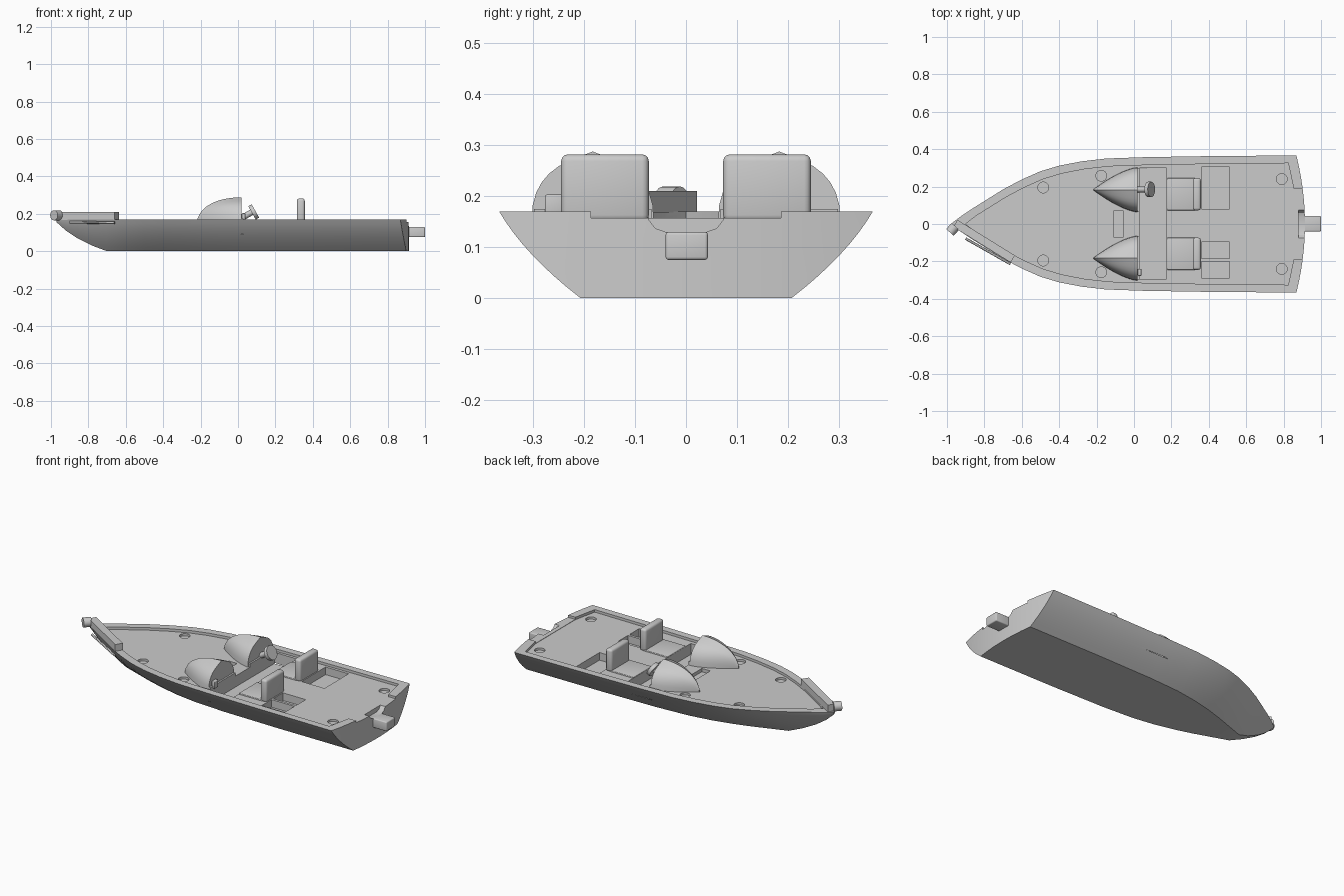
import bpy, bmesh, math
from mathutils import Vector

cube = bpy.data.objects.get("Cube")
if cube:
    bpy.data.objects.remove(cube, do_unlink=True)

grey = bpy.data.materials.new("plain grey")
grey.use_nodes = True
grey.diffuse_color = (0.6, 0.6, 0.6, 1)
grey.node_tree.nodes["Principled BSDF"].inputs["Base Color"].default_value = (0.6, 0.6, 0.6, 1)

DECK, FLOOR = 0.17, 0.155


def shade(ob, angle):
    bpy.ops.object.select_all(action='DESELECT')
    bpy.context.view_layer.objects.active = ob
    ob.select_set(True)
    bpy.ops.object.shade_smooth_by_angle(angle=math.radians(angle))


def make(name, bm, smooth=30):
    # Make every solid face outward
    bm.normal_update()
    bmesh.ops.recalc_face_normals(bm, faces=bm.faces[:])
    if bm.calc_volume(signed=True) < 0:
        bmesh.ops.reverse_faces(bm, faces=bm.faces[:])
    mesh = bpy.data.meshes.new(name)
    bm.to_mesh(mesh)
    bm.free()
    mesh.materials.append(grey)
    ob = bpy.data.objects.new(name, mesh)
    bpy.context.collection.objects.link(ob)
    shade(ob, smooth)
    return ob


def loft(name, rings, smooth=30):
    bm = bmesh.new()
    loops = [[bm.verts.new(p) for p in ring] for ring in rings]
    for a, b in zip(loops, loops[1:]):
        for i in range(len(a)):
            j = (i + 1) % len(a)
            bm.faces.new((a[i], a[j], b[j], b[i]))
    bm.faces.new(loops[0][::-1])
    bm.faces.new(loops[-1])
    return make(name, bm, smooth)


def prism(name, outline, z0, z1):
    return loft(name, [[(x, y, z) for x, y in outline] for z in (z0, z1)])


def box(name, x, y, z, bevel=0.0):
    bm = bmesh.new()
    bmesh.ops.create_cube(bm, size=1)
    for v in bm.verts:
        v.co = [lo + (c + 0.5) * (hi - lo) for c, (lo, hi) in zip(v.co, (x, y, z))]
    if bevel:
        bmesh.ops.bevel(bm, geom=bm.edges[:], offset=bevel, segments=3, profile=0.5, affect='EDGES')
    return make(name, bm)


def rod(name, start, end, radius, sides=24):
    start, end = Vector(start), Vector(end)
    bm = bmesh.new()
    bmesh.ops.create_cone(bm, cap_ends=True, segments=sides, radius1=radius, radius2=radius,
                          depth=(end - start).length)
    turn = (end - start).to_track_quat('Z', 'Y')
    for v in bm.verts:
        v.co = turn @ v.co + (start + end) / 2
    return make(name, bm)


def volume(mesh):
    bm = bmesh.new()
    bm.from_mesh(mesh)
    result = bm.calc_volume(signed=True)
    bm.free()
    return result


def cut(target, cutter):
    # Keep the first solver result that removes only a sensible amount
    before = volume(target.data)
    mod = target.modifiers.new("cut", 'BOOLEAN')
    mod.operation, mod.object = 'DIFFERENCE', cutter
    for solver in ('EXACT', 'MANIFOLD', 'FLOAT'):
        mod.solver = solver
        graph = bpy.context.evaluated_depsgraph_get()
        graph.update()
        mesh = bpy.data.meshes.new_from_object(target.evaluated_get(graph), depsgraph=graph)
        if 0.7 * before < volume(mesh) < 0.99999 * before:
            target.data = mesh
            break
    target.modifiers.remove(mod)
    bpy.data.objects.remove(cutter, do_unlink=True)


# Hull: station x, deck half width, bottom half width, bottom height
stations = [(-0.97, 0.008, 0.003, 0.155), (-0.92, 0.045, 0.006, 0.11), (-0.86, 0.085, 0.012, 0.07),
            (-0.78, 0.135, 0.022, 0.03), (-0.70, 0.185, 0.04, 0.0), (-0.60, 0.238, 0.075, 0.0),
            (-0.50, 0.282, 0.11, 0.0), (-0.40, 0.312, 0.14, 0.0), (-0.28, 0.335, 0.168, 0.0),
            (-0.15, 0.35, 0.188, 0.0), (0.05, 0.357, 0.2, 0.0), (0.4, 0.363, 0.206, 0.0),
            (0.93, 0.367, 0.207, 0.0)]
rings = []
for x, w, b, z in stations:
    side = []
    for i in range(9):
        t = i / 8
        side.append((b + (w - b) * (t + 0.38 * t * (1 - t)), z + (DECK - z) * t))
    half = side + [(0, DECK)]
    full = half + [(-y, h) for y, h in reversed(side)] + [(0, z)]
    rings.append([(x, y, h) for y, h in full])
hull = loft("hull", rings, 35)

# Curved transom
arc = [(0.914 - 0.046 * (k / 8) ** 2 * 1.15, 0.393 * k / 8) for k in range(-8, 9)]
cut(hull, prism("transom_cutter", arc + [(1.1, 0.393), (1.1, -0.393)], -0.1, 0.3))

# Recessed deck with a raised rim around it
rim = [(x + 0.015, w - 0.042) for x, w, b, z in stations[2:-1]] + [(0.825, 0.325), (0.855, 0.185)]
cut(hull, prism("deck_cutter", [(-0.9, 0)] + rim + [(x, -y) for x, y in reversed(rim)], FLOOR, 0.3))
cut(hull, box("stern_cutter", (0.8, 1), (-0.186, 0.186), (FLOOR + 0.002, 0.3)))

# Rounded motor notch in the transom
notch = [(0.078, 0.2), (0.074, 0.155), (0.06, 0.137), (0.04, 0.13)]
notch += [(-y, z) for y, z in reversed(notch)]
cut(hull, loft("notch_cutter", [[(x, y, z) for y, z in notch] for x in (0.88, 1.0)]))

# Foot well, centre step and storage wells
wells = [((0.03, 0.175), (-0.295, 0.3), 0.09), ((-0.11, -0.055), (-0.07, 0.07), 0.135),
         ((0.36, 0.51), (0.08, 0.305), 0.11),
         ((0.36, 0.51), (-0.185, -0.095), 0.11), ((0.36, 0.51), (-0.29, -0.2), 0.11)]
for x, y, z in wells:
    cut(hull, box("well_cutter", x, y, (z, 0.2)))

# Round deck sockets
for x, y in ((-0.485, 0.195), (-0.175, 0.258), (0.79, 0.24)):
    for s in (1, -1):
        cut(hull, rod("socket_cutter", (x, s * y, 0.142), (x, s * y, 0.2), 0.029))
shade(hull, 35)

# Console cowls with a ridge, and the seats
for s, side in ((1, "left"), (-1, "right")):
    rings = []
    for i in range(11):
        t = max(i / 10, 0.015)
        height = 0.133 * math.sqrt(1 - (1 - t) ** 2.2)
        width = 0.12 * (1 - (1 - t) ** 1.5)
        arch = []
        for k in range(17):
            a = math.pi * k / 16
            ridge = 0.08 * max(0, 1 - abs(math.cos(a)) / 0.3)
            arch.append((-0.22 + 0.24 * t, s * 0.183 + width * math.cos(a),
                         FLOOR - 0.003 + height * (0.94 * max(0, math.sin(a)) ** 0.85 + ridge)))
        rings.append(arch)
    loft(side + "_console", rings, 28)
    box(side + "_dash", (0.015, 0.03), (s * 0.183 - 0.115, s * 0.183 + 0.115), (0.09, 0.175))
    y = sorted((s * 0.073, s * 0.245))
    box(side + "_seat_back", (0.315, 0.357), y, (0.15, 0.282), 0.013)
    box(side + "_seat_cushion", (0.176, 0.33), y, (0.12, 0.162), 0.004)

# Steering wheel and throttle
rod("steering_column", (0.015, 0.185, 0.175), (0.08, 0.185, 0.212), 0.016)
rod("steering_wheel", (0.075, 0.185, 0.205), (0.093, 0.185, 0.215), 0.041)
box("throttle", (0.02, 0.04), (-0.277, -0.24), (0.16, 0.203), 0.004)

# Stern motor
box("stern_motor", (0.89, 1.0), (-0.04, 0.043), (0.075, 0.13), 0.006)

# Bow motor laid along the right-hand rim
a, b = Vector((-0.955, 0.003, 0)), Vector((-0.648, -0.187, 0))
along = (b - a).normalized()
across = Vector((-along.y, along.x, 0)) * 0.022
beam = [p.xy for p in (a - across, b - across, b + across, a + across)]
prism("bow_motor_arm", beam, 0.168, 0.21)
rod("bow_motor_head", (-0.984, -0.045, 0.192), (-0.955, -0.012, 0.192), 0.027)
rod("bow_motor_shaft", (-0.9, -0.078, 0.155), (-0.66, -0.214, 0.152), 0.007, 12)
